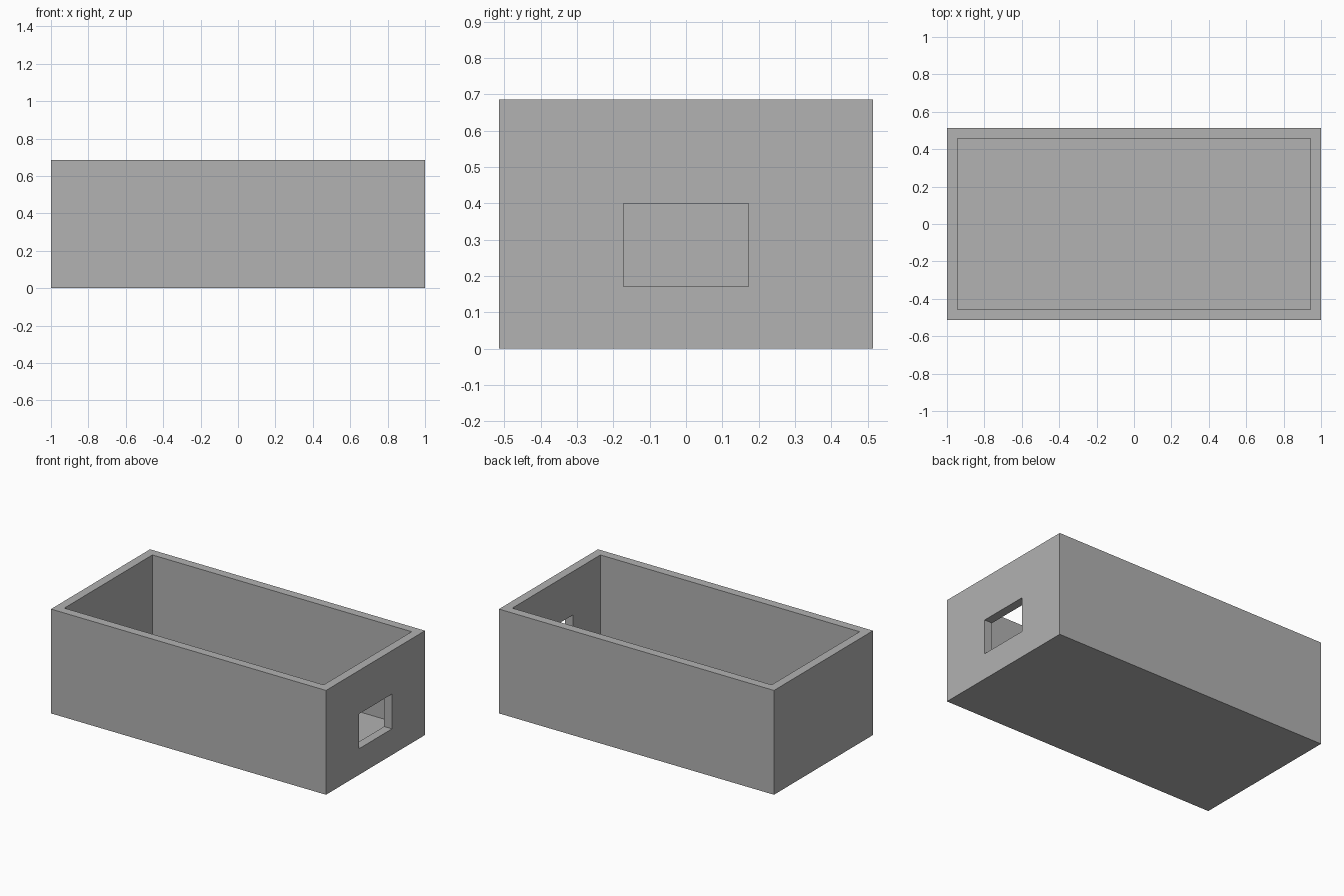
import bpy
import bmesh
from mathutils import Matrix, Vector

default = bpy.data.objects.get("Cube")
if default:
    bpy.data.objects.remove(default, do_unlink=True)

UNIT = 2 / 35                      # wall thickness
LENGTH, DEPTH, HEIGHT = 35 * UNIT, 18 * UNIT, 12 * UNIT

grey = bpy.data.materials.new("plain grey")
grey.use_nodes = True
colour = (0.445, 0.445, 0.445, 1)
grey.diffuse_color = colour
grey.node_tree.nodes["Principled BSDF"].inputs["Base Color"].default_value = colour


def block(name, low, high):
    """Box between two opposite corners."""
    low, high = Vector(low), Vector(high)
    bm = bmesh.new()
    bmesh.ops.create_cube(bm, size=1, matrix=Matrix.Translation((low + high) / 2)
                          @ Matrix.Diagonal((high - low).to_4d()))
    mesh = bpy.data.meshes.new(name)
    bm.to_mesh(mesh)
    bm.free()
    mesh.materials.append(grey)
    obj = bpy.data.objects.new(name, mesh)
    bpy.context.collection.objects.link(obj)
    return obj


x, y = LENGTH / 2, DEPTH / 2

# Outer shell of the open box
box = block("open_box", (-x, -y, 0), (x, y, HEIGHT))

# Cavity above the floor, and the rectangular port in the left end wall
cutters = [
    block("cavity_cutter", (UNIT - x, UNIT - y, UNIT), (x - UNIT, y - UNIT, HEIGHT + UNIT)),
    block("port_cutter", (x - 2 * UNIT, -3 * UNIT, 3 * UNIT), (x + UNIT, 3 * UNIT, 7 * UNIT)),
]
for cutter in cutters:
    cut = box.modifiers.new(cutter.name, "BOOLEAN")
    cut.operation = "DIFFERENCE"
    cut.solver = "EXACT"
    cut.object = cutter

# Bake the cuts and discard the cutters
bpy.context.view_layer.update()
evaluated = box.evaluated_get(bpy.context.evaluated_depsgraph_get())
finished = bpy.data.meshes.new_from_object(evaluated)
box.modifiers.clear()
box.data = finished
for cutter in cutters:
    bpy.data.objects.remove(cutter, do_unlink=True)
